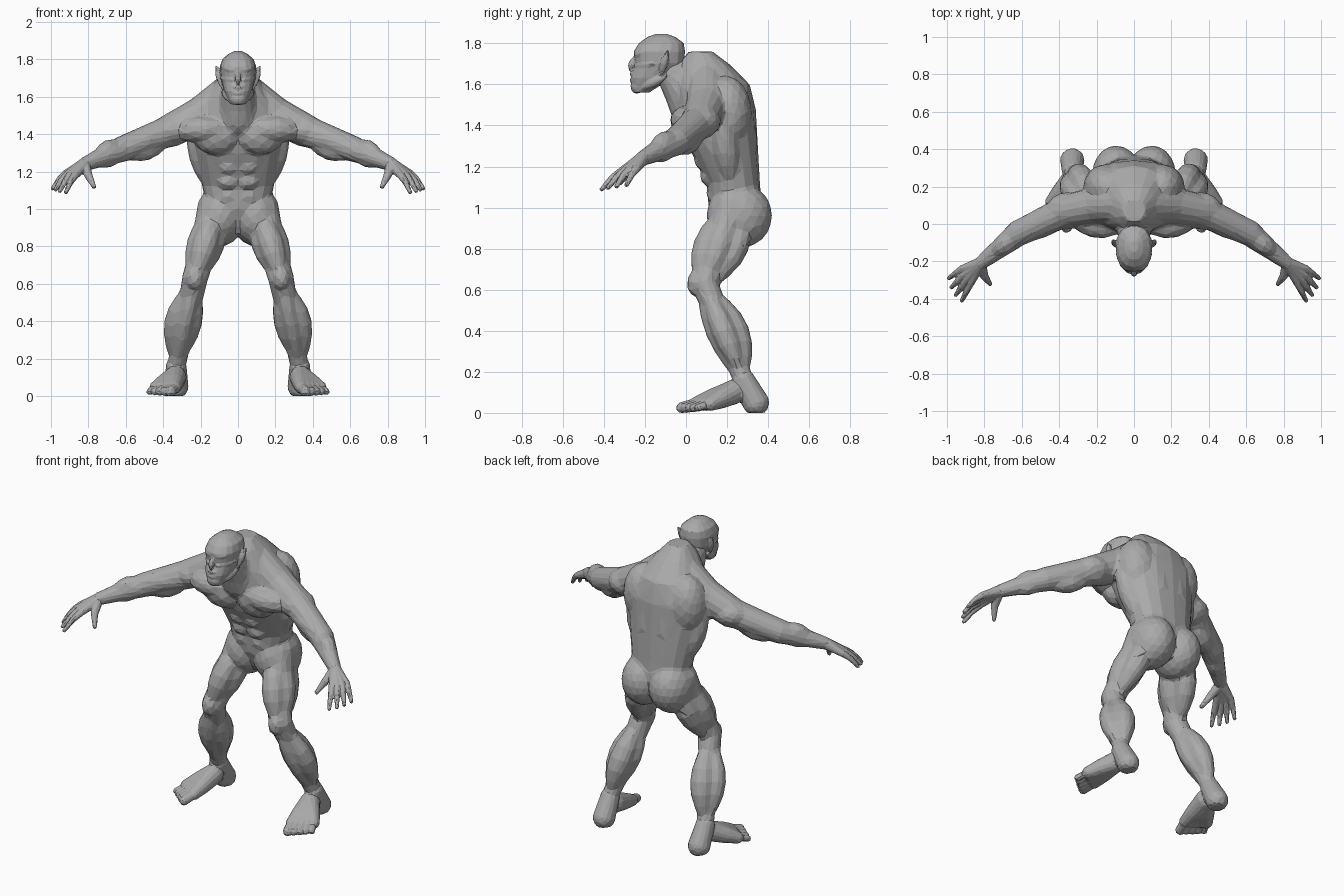
import bpy
import bmesh
from math import cos, sin, pi, tau
from mathutils import Matrix, Quaternion, Vector

default_cube = bpy.data.objects.get("Cube")
if default_cube:
    bpy.data.objects.remove(default_cube, do_unlink=True)

# One stone-grey skin for the whole figure
skin = bpy.data.materials.new("grey_skin")
skin.use_nodes = True
grey = (.4, .4, .4, 1)
skin.diffuse_color = grey
skin.node_tree.nodes["Principled BSDF"].inputs["Base Color"].default_value = grey

SIDES = 16
OUT, BACK, UP = Vector((1, 0, 0)), Vector((0, 1, 0)), Vector((0, 0, 1))
INWARD, FRONT, DOWN = -OUT, -BACK, -UP

# Joints of the left side
shoulder = Vector((.36, .07, 1.42))
elbow = Vector((.62, -.05, 1.32))
wrist = Vector((.82, -.21, 1.24))
hip = Vector((.12, .23, 1))
knee = Vector((.23, .09, .63))
ankle = Vector((.33, .28, .16))


def add_ring(bm, centre, half_width, half_depth, turn, boxy):
    """One closed cross-section; boxy below one squares it off."""
    verts = []
    for i in range(SIDES):
        c, s = cos(tau * i / SIDES), sin(tau * i / SIDES)
        x = half_width * abs(c) ** boxy * (1 if c > 0 else -1)
        y = half_depth * abs(s) ** boxy * (1 if s > 0 else -1)
        verts.append(bm.verts.new(Vector(centre) + turn @ Vector((x, y, 0))))
    return verts


def join_rings(bm, rings):
    """Join consecutive cross-sections and cap both ends."""
    for low, high in zip(rings, rings[1:]):
        for i in range(SIDES):
            j = (i + 1) % SIDES
            bm.faces.new((low[i], low[j], high[j], high[i]))
    bm.faces.new(rings[0][::-1])
    bm.faces.new(rings[-1])


def add_stack(bm, *sections):
    """Level, squarish sections given as y, z, half width, half depth."""
    join_rings(bm, [add_ring(bm, (0, y, z), half_width, half_depth, Quaternion(), .85)
                    for y, z, half_width, half_depth in sections])


def add_blob(bm, centre, size):
    """Ellipsoid muscle or bone."""
    place = Matrix.Translation(centre) @ Matrix.Diagonal((*size, 1))
    bmesh.ops.create_icosphere(bm, subdivisions=3, radius=1, matrix=place)


def add_limb(bm, radii, *points):
    """Round-ended tube through the points."""
    points = [Vector(point) for point in points]
    last = len(points) - 1
    rings = []
    for i, (point, radius) in enumerate(zip(points, radii)):
        along = points[min(i + 1, last)] - points[max(i - 1, 0)]
        turn = along.to_track_quat("Z", "Y")
        rings.append(add_ring(bm, point, radius, radius, turn, 1))
    join_rings(bm, rings)
    for end in (0, last):
        add_blob(bm, points[end], [radii[end]] * 3)


def add_muscle(bm, start, end, thickness, side=OUT, shift=0):
    """Spindle between two points, bulging out towards one side."""
    start, end = Vector(start), Vector(end)
    steps = [i / 6 for i in range(7)]
    swell = [.4 + .6 * sin(pi * t) for t in steps]
    add_limb(bm, [thickness * s for s in swell],
             *[start.lerp(end, t) + side * shift * s for t, s in zip(steps, swell)])


def add_mirror(ob, bisect):
    mirror = ob.modifiers.new("mirror", "MIRROR")
    mirror.use_mirror_merge = bisect
    mirror.use_bisect_axis[0] = bisect
    mirror.merge_threshold = .002


def finish(bm, name, voxel, triangles, smoothing):
    """Fuse the muscles into one skin, then facet it symmetrically."""
    bmesh.ops.recalc_face_normals(bm, faces=bm.faces)
    mesh = bpy.data.meshes.new(name)
    bm.to_mesh(mesh)
    bm.free()
    ob = bpy.data.objects.new(name, mesh)
    bpy.context.scene.collection.objects.link(ob)
    add_mirror(ob, bisect=False)
    fuse = ob.modifiers.new("fuse", "REMESH")
    fuse.mode = "VOXEL"
    fuse.voxel_size = voxel
    soften = ob.modifiers.new("soften", "SMOOTH")
    soften.iterations = smoothing
    graph = bpy.context.evaluated_depsgraph_get()
    dense = len(ob.evaluated_get(graph).data.polygons) * 2
    facet = ob.modifiers.new("facet", "DECIMATE")
    facet.ratio = min(1, triangles / max(dense, 1))
    add_mirror(ob, bisect=True)
    graph = bpy.context.evaluated_depsgraph_get()
    ob.data = bpy.data.meshes.new_from_object(ob.evaluated_get(graph))
    ob.modifiers.clear()
    ob.data.materials.clear()
    ob.data.materials.append(skin)
    for vert in ob.data.vertices:
        vert.co.z = max(vert.co.z, 0)
    for face in ob.data.polygons:
        face.use_smooth = False
        face.material_index = 0


# Body: hunched trunk and neck
body = bmesh.new()
add_stack(body, (.25, .87, .06, .08), (.24, 1, .17, .13), (.23, 1.12, .19, .13),
          (.18, 1.3, .23, .17), (.15, 1.48, .26, .19), (.13, 1.6, .18, .18),
          (.09, 1.7, .11, .12), (.07, 1.76, .06, .06))
add_limb(body, (.085, .1, .11), (0, -.06, 1.65), (0, -.01, 1.57), (0, .03, 1.49))

# Chest and belly
add_blob(body, (.12, .02, 1.4), (.13, .08, .11))
add_muscle(body, (.06, 0, 1.43), shoulder, .07, FRONT, .04)
for row in range(3):
    add_blob(body, (.05, .08 + .03 * row, 1.23 - .08 * row), (.06, .04, .045))

# Back: spine, flank, shoulder blade and neck slope
add_muscle(body, (.05, .27, 1), (.07, .25, 1.6), .06, BACK, .03)
add_muscle(body, (.14, .22, 1.1), (.25, .17, 1.45), .065)
add_blob(body, (.15, .2, 1.46), (.12, .12, .18))
add_limb(body, (.09, .1, .09), (.04, .1, 1.64), (.2, .1, 1.5), shoulder)

# Arms
add_blob(body, shoulder, (.11, .1, .08))
add_limb(body, (.085, .07, .038), shoulder, elbow, wrist)
add_muscle(body, shoulder, elbow, .05, FRONT, .035)
add_muscle(body, shoulder, elbow, .05, BACK, .03)
add_muscle(body, shoulder, elbow, .06, DOWN, .05)
mid_forearm = elbow.lerp(wrist, .7)
add_muscle(body, elbow, mid_forearm, .05, UP, .03)
add_muscle(body, elbow, mid_forearm, .045, DOWN, .025)

# Legs
add_limb(body, (.1, .07, .05), hip, knee, ankle)
add_blob(body, (.095, .26, .96), (.13, .16, .16))
add_muscle(body, hip, knee, .07, FRONT, .055)
add_muscle(body, hip, knee, .07, BACK, .08)
add_muscle(body, hip, knee, .07, OUT, .03)
add_muscle(body, hip, knee, .07, INWARD, .035)
add_blob(body, knee + FRONT * .05, (.045, .035, .06))
calf_start, calf_end = knee.lerp(ankle, .1), knee.lerp(ankle, .9)
add_muscle(body, calf_start, calf_end, .07, BACK, .055)
add_muscle(body, calf_start, calf_end, .06, OUT, .055)
add_muscle(body, calf_start, calf_end, .06, INWARD, .03)
add_muscle(body, knee, ankle, .045, FRONT, .045)
finish(body, "body", voxel=.01, triangles=3200, smoothing=9)

# Head: skull and jaw
head = bmesh.new()
add_stack(head, (-.22, 1.56, .04, .04), (-.17, 1.63, .075, .1), (-.13, 1.7, .092, .12),
          (-.13, 1.76, .098, .125), (-.12, 1.8, .085, .11), (-.12, 1.83, .05, .07),
          (-.12, 1.845, .02, .03))
# Brow, nose, cheek, lips, chin, jaw corner
add_muscle(head, (0, -.245, 1.74), (.07, -.22, 1.75), .018)
add_muscle(head, (0, -.25, 1.73), (0, -.27, 1.67), .016, FRONT, .005)
add_muscle(head, (.03, -.25, 1.69), (.09, -.16, 1.7), .018)
for lip in (1.65, 1.62):
    add_muscle(head, (-.03, -.25, lip), (.03, -.25, lip), .012, FRONT, .012)
add_blob(head, (0, -.24, 1.59), (.045, .03, .035))
add_muscle(head, (.04, -.22, 1.58), (.075, -.1, 1.64), .025)
# Pointed ears
add_muscle(head, (.085, -.12, 1.65), (.115, -.09, 1.76), .018)
finish(head, "head", voxel=.006, triangles=1500, smoothing=2)

# Hands: palm bones, fingers and thumb
hand = bmesh.new()
first_knuckle, last_knuckle = Vector((.87, -.31, 1.18)), Vector((.92, -.24, 1.19))
first_tip, last_tip = Vector((.92, -.41, 1.09)), Vector((.99, -.29, 1.11))
for i in range(4):
    t = i / 3
    reach = (OUT + FRONT) * .01 * sin(pi * t)
    knuckle = first_knuckle.lerp(last_knuckle, t) + reach
    tip = first_tip.lerp(last_tip, t) + reach
    bend = knuckle.lerp(tip, .5) + UP * .01
    add_limb(hand, (.035, .025, .02), wrist, wrist.lerp(knuckle, .6), knuckle)
    add_limb(hand, (.02, .016, .011), knuckle, bend, tip)
add_limb(hand, (.03, .022, .012), wrist, (.8, -.28, 1.18), (.77, -.32, 1.12))
finish(hand, "hands", voxel=.005, triangles=1500, smoothing=1)

# Feet: heel, arch and five toes
foot = bmesh.new()
heel = Vector((.33, .34, .05))
instep = Vector((.335, .23, .1))
add_limb(foot, (.055, .065), ankle, heel)
for i in range(5):
    t = i / 4
    ball = Vector((.34 + .1 * t, .05 + .07 * t, .045))
    toe = Vector((.36 + .11 * t, .08 * t - .02, .025))
    thick = .028 - .009 * t
    add_limb(foot, (.06, .048, .035), instep, instep.lerp(ball, .6), ball)
    add_limb(foot, (thick, thick), ball, toe)
finish(foot, "feet", voxel=.006, triangles=1300, smoothing=3)
